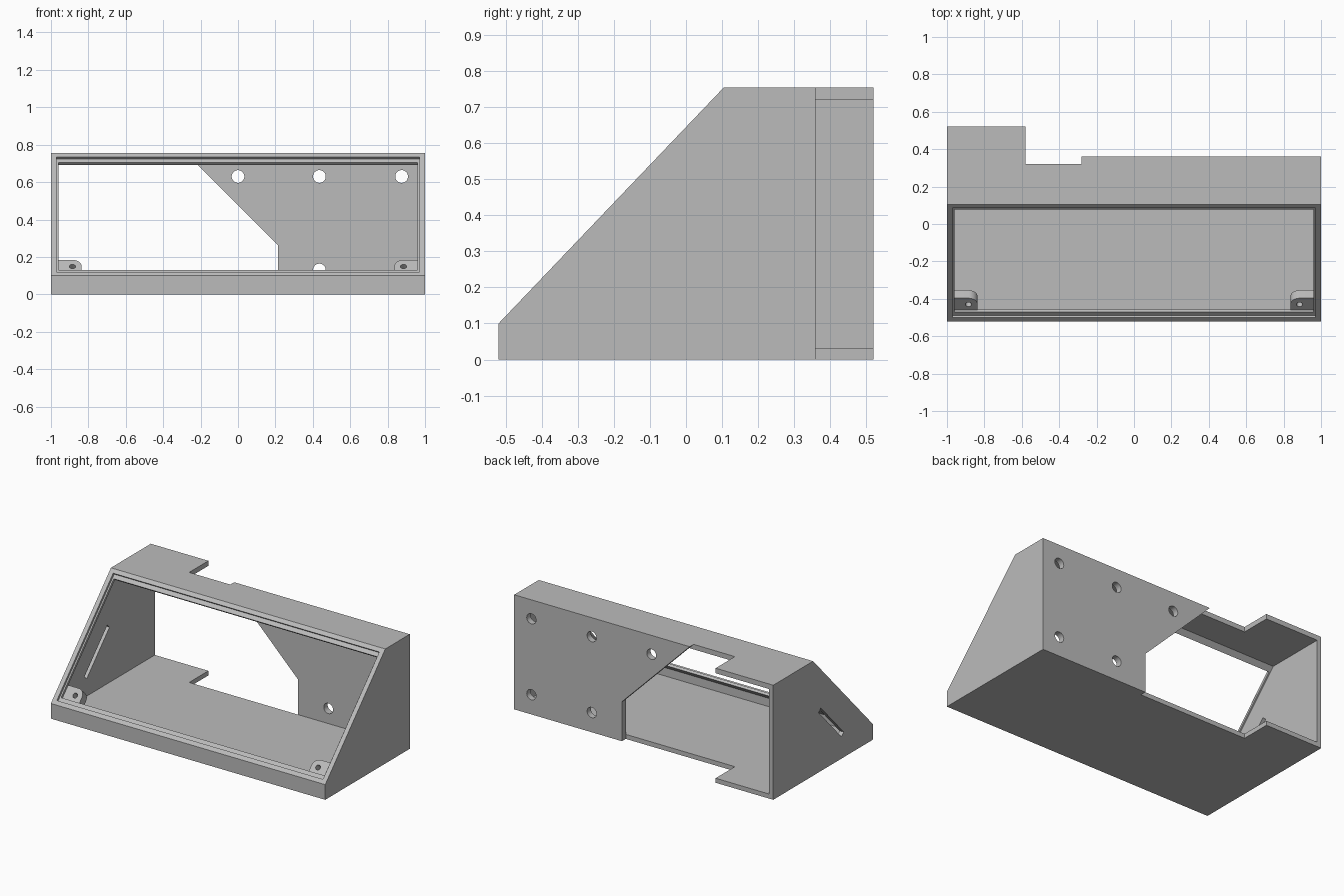
import bpy, bmesh
from math import cos, sin, pi
from mathutils import Vector

if "Cube" in bpy.data.objects:
    bpy.data.objects.remove(bpy.data.objects["Cube"], do_unlink=True)

grey = bpy.data.materials.new("plain_grey")
grey.use_nodes = True
colour = (0.5, 0.5, 0.5, 1)
grey.diffuse_color = colour
grey.node_tree.nodes["Principled BSDF"].inputs["Base Color"].default_value = colour

X, Y, Z = Vector((1, 0, 0)), Vector((0, 1, 0)), Vector((0, 0, 1))
HALF, WALL = 1.0, 0.03
FRONT, BACK, TOP = -0.52, 0.52, 0.755
LIP = Vector((0, FRONT, 0.1))          # lower edge of the sloped face
CREST = Vector((0, 0.105, TOP))        # upper edge of the sloped face
UP = (CREST - LIP).normalized()        # along the slope
IN = Vector((0, UP.z, -UP.y))          # into the case
SLOPE = (CREST - LIP).length


def prism(name, outline, origin, u, v, w, start, end):
    """Extrude a 2D outline in the u, v plane along w."""
    bm = bmesh.new()
    verts = [bm.verts.new(origin + u * a + v * b + w * start) for a, b in outline]
    face = bm.faces.new(verts)
    moved = bmesh.ops.extrude_face_region(bm, geom=[face])["geom"]
    bmesh.ops.translate(bm, vec=w * (end - start),
                        verts=[e for e in moved if isinstance(e, bmesh.types.BMVert)])
    bmesh.ops.recalc_face_normals(bm, faces=bm.faces)
    mesh = bpy.data.meshes.new(name)
    bm.to_mesh(mesh)
    bm.free()
    mesh.materials.append(grey)
    obj = bpy.data.objects.new(name, mesh)
    bpy.context.scene.collection.objects.link(obj)
    return obj


def rect(a0, a1, b0, b1):
    return [(a0, b0), (a1, b0), (a1, b1), (a0, b1)]


def arc(cx, cy, r, start, end, steps):
    return [(cx + r * cos(start + (end - start) * i / steps),
             cy + r * sin(start + (end - start) * i / steps)) for i in range(steps + 1)]


def circle(cx, cy, r, steps=32):
    return arc(cx, cy, r, 0, 2 * pi, steps)[:-1]


def cut(target, cutters):
    """Subtract each cutter, then discard it."""
    for c in cutters:
        c.hide_render = True
        mod = target.modifiers.new("cut", "BOOLEAN")
        mod.operation, mod.solver, mod.object = "DIFFERENCE", "EXACT", c
    graph = bpy.context.evaluated_depsgraph_get()
    mesh = bpy.data.meshes.new_from_object(target.evaluated_get(graph))
    target.modifiers.clear()
    target.data = mesh
    for c in cutters:
        bpy.data.objects.remove(c, do_unlink=True)


def smooth(obj):
    bpy.ops.object.select_all(action="DESELECT")
    obj.select_set(True)
    bpy.context.view_layer.objects.active = obj
    bpy.ops.object.shade_smooth_by_angle(angle=0.5)


O = Vector((0, 0, 0))
PANEL_IN, PANEL_OUT, NOTCH = 0.32, 0.36, -0.58
CEIL, SIDE = TOP - 0.033, HALF - WALL

# Wedge case
case = prism("wedge_case", [(FRONT, 0), (FRONT, LIP.z), (CREST.y, TOP), (BACK, TOP), (BACK, 0)],
             O, Y, Z, X, -HALF, HALF)

# Hollow interior, leaving a thin ledge behind the sloped opening
behind = LIP + IN * 0.032
rise = UP.z / UP.y
y0 = FRONT + WALL
cavity = [(y0, WALL), (y0, behind.z + (y0 - behind.y) * rise),
          (behind.y + (CEIL - behind.z) / rise, CEIL), (PANEL_IN, CEIL), (PANEL_IN, WALL)]
cutters = [
    prism("cavity", cavity, O, Y, Z, X, -SIDE, SIDE),
    prism("rear_bay", rect(-SIDE, -0.5, WALL, CEIL), O, X, Z, Y, 0.25, 0.7),
    # stepped sloped opening
    prism("opening", rect(-0.96, 0.96, 0.056, SLOPE - 0.056), LIP, X, UP, IN, -0.1, 0.06),
    prism("recess", rect(-SIDE, SIDE, 0.028, SLOPE - 0.028), LIP, X, UP, IN, -0.1, 0.015),
    # back trimmed to the panel, with the angled gap beside it
    prism("back_trim", rect(NOTCH, 1.2, -0.2, 1), O, X, Z, Y, PANEL_OUT, 0.8),
    prism("back_gap", [(NOTCH, -0.2), (0.215, -0.2), (0.215, 0.26), (-0.285, 0.76),
                       (-0.285, 1), (NOTCH, 1)], O, X, Z, Y, PANEL_IN, 0.8),
    # slanted slot in the right wall
    prism("side_slot", rect(-0.172, 0.172, -0.016, 0.016),
          Vector((0, -0.083, 0.28)), UP, IN, X, -1.1, -0.9),
]
# Round holes in the back panel
for x, z in [(0, 0.63), (0.435, 0.63), (0.875, 0.63), (0.435, 0.13), (0.875, 0.13)]:
    cutters.append(prism("panel_hole", circle(x, z, 0.034), O, X, Z, Y, 0.25, 0.45))
cut(case, cutters)
smooth(case)

# Screw tabs in the two lower corners of the opening
for name, side in (("left_screw_tab", 1), ("right_screw_tab", -1)):
    cx, cs, r = 0.885, 0.097, 0.049
    outline = [(0.98, 0.03), (0.98, cs + r)] + arc(cx, cs, r, pi / 2, pi, 12) + [(cx - r, 0.03)]
    tab = prism(name, outline, LIP, X * side, UP, IN, 0.031, 0.09)
    cut(tab, [prism("screw_hole", circle(cx, cs, 0.016, 24), LIP, X * side, UP, IN, 0, 0.075)])
    smooth(tab)
